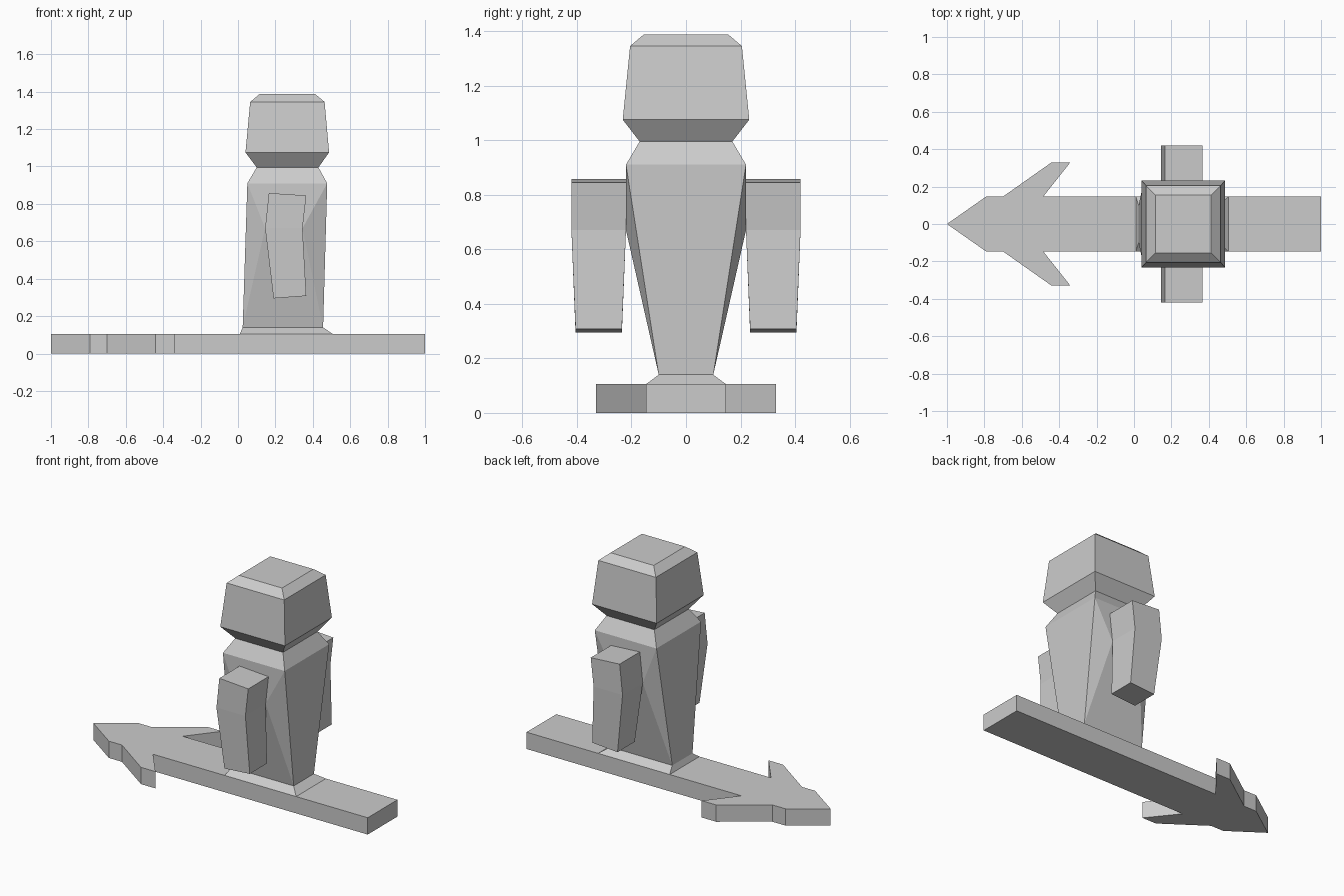
import bpy, bmesh

if "Cube" in bpy.data.objects:
    bpy.data.objects.remove(bpy.data.objects["Cube"])


def finish(name, bm):
    bmesh.ops.recalc_face_normals(bm, faces=bm.faces)
    mesh = bpy.data.meshes.new(name)
    bm.to_mesh(mesh)
    bm.free()
    obj = bpy.data.objects.new(name, mesh)
    bpy.context.collection.objects.link(obj)
    return obj


def ring(bm, z, x0, x1, y):
    return [bm.verts.new(p) for p in
            ((x0, -y, z), (x1, -y, z), (x1, y, z), (x0, y, z))]


def bridge(bm, a, b, sides=(0, 1, 2, 3)):
    n = len(a)
    for i in sides:
        j = (i + 1) % n
        bm.faces.new((a[i], a[j], b[j], b[i]))


# Arrow-shaped base: half outline mirrored across y = 0, then extruded
half = [(-0.79, 0.147), (-0.70, 0.147), (-0.44, 0.33), (-0.34, 0.33),
        (-0.485, 0.147), (1.0, 0.147)]
outline = [(-1.0, 0.0)] + [(x, -y) for x, y in half] + half[::-1]
bm = bmesh.new()
low = [bm.verts.new((x, y, 0)) for x, y in outline]
high = [bm.verts.new((x, y, 0.105)) for x, y in outline]
bridge(bm, low, high, range(len(outline)))
bm.faces.new(low[::-1])
bm.faces.new(high)
finish("arrow_base", bm)

# Body: flared foot, tapering torso, sloped shoulders
bm = bmesh.new()
foot, ankle, chest, neck = [ring(bm, *r) for r in (
    (0.105, 0.01, 0.505, 0.147), (0.14, 0.025, 0.455, 0.10),
    (0.91, 0.05, 0.477, 0.22), (0.995, 0.10, 0.43, 0.17))]
bridge(bm, foot, ankle)
bridge(bm, ankle, chest, (1, 3))
bridge(bm, chest, neck)
bm.faces.new(foot[::-1])
bm.faces.new(neck)
# Torso sides: faceted around the flat panel that carries each arm
for s, back, front in ((-1, 0, 1), (1, 3, 2)):
    tb, tf, mf, mb = [bm.verts.new((x, s * 0.22, z)) for x, z in (
        (0.165, 0.858), (0.365, 0.845), (0.345, 0.67), (0.145, 0.67))]
    ab, af, cb, cf = ankle[back], ankle[front], chest[back], chest[front]
    for f in ((tb, tf, mf, mb), (cb, cf, tf, tb), (mb, mf, af, ab),
              (cb, tb, mb), (cb, mb, ab), (cf, mf, tf), (cf, af, mf)):
        bm.faces.new(f)
finish("body", bm)

# Head: blocky with bevelled crown and tapered jaw
bm = bmesh.new()
rings = [ring(bm, *r) for r in (
    (0.995, 0.10, 0.43, 0.17), (1.075, 0.04, 0.487, 0.232),
    (1.345, 0.065, 0.463, 0.205), (1.387, 0.115, 0.413, 0.155))]
for a, b in zip(rings, rings[1:]):
    bridge(bm, a, b)
bm.faces.new(rings[0][::-1])
bm.faces.new(rings[-1])
finish("head", bm)

# Arms: bent at the elbow, tapering to the hand, one on each side
sections = [((0.165, 0.858), (0.365, 0.845), 0.22, 0.42),
            ((0.145, 0.67), (0.345, 0.67), 0.22, 0.42),
            ((0.19, 0.295), (0.365, 0.308), 0.235, 0.405)]
for side, s in (("left", 1), ("right", -1)):
    bm = bmesh.new()
    loops = [[bm.verts.new((x, s * y, z)) for (x, z), y in
              ((b, yi), (f, yi), (f, yo), (b, yo))]
             for b, f, yi, yo in sections for b, f in [(b, f)]]
    for a, b in zip(loops, loops[1:]):
        bridge(bm, a, b)
    bm.faces.new(loops[0])
    bm.faces.new(loops[-1][::-1])
    finish(side + "_arm", bm)
